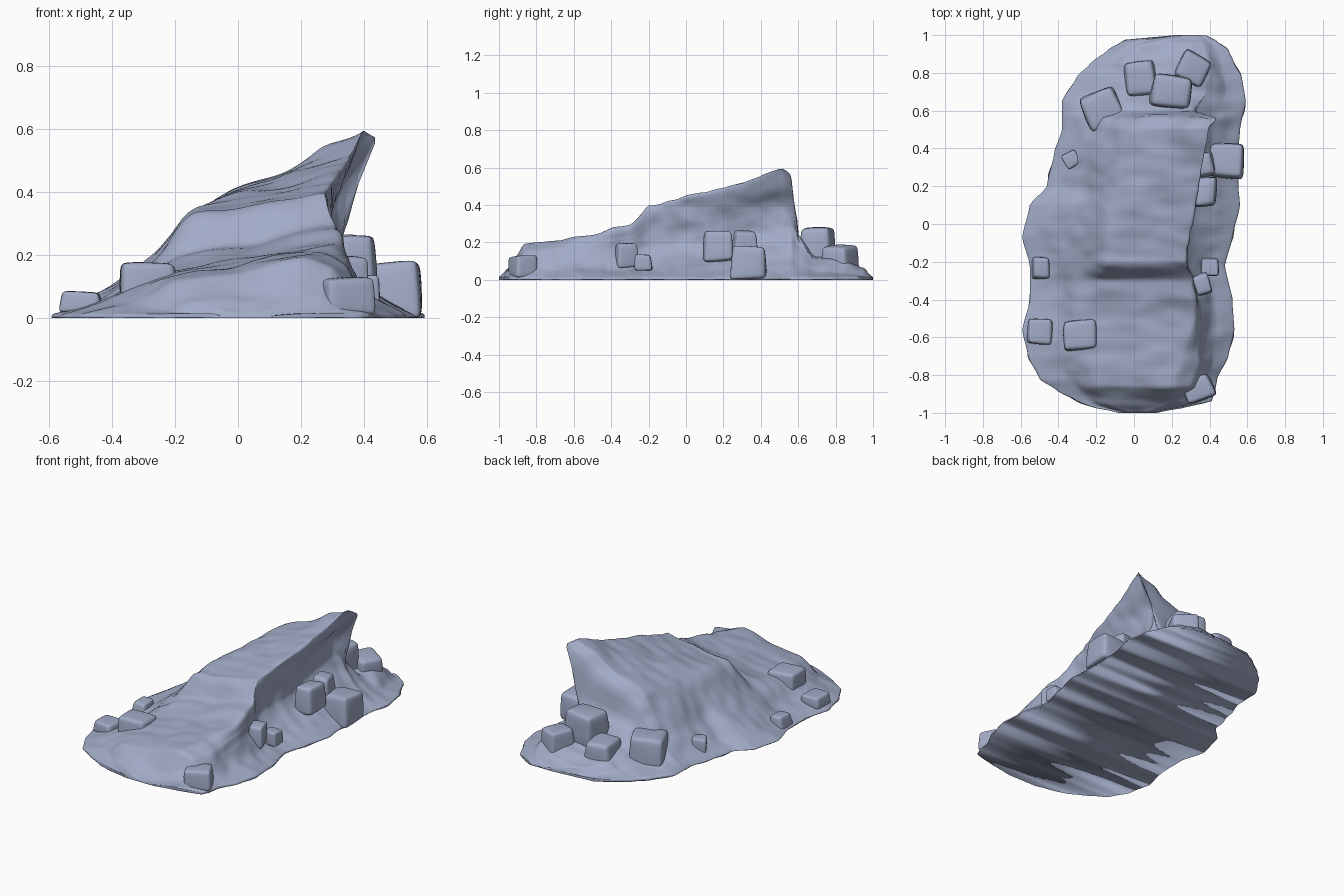
import bpy, bmesh, math, random
from mathutils import Vector, Matrix, noise

random.seed(4)
mat = bpy.data.materials.new("blue grey stone")
mat.diffuse_color = (0.36, 0.41, 0.57, 1)

# footprint: y, left x, right x
OUTLINE = [
    (-1.0, -0.08, 0.12), (-0.965, -0.24, 0.30), (-0.94, -0.30, 0.41), (-0.88, -0.41, 0.43),
    (-0.82, -0.50, 0.44), (-0.70, -0.56, 0.50), (-0.56, -0.59, 0.53), (-0.40, -0.55, 0.52),
    (-0.22, -0.55, 0.48), (-0.07, -0.59, 0.52), (0.10, -0.55, 0.56), (0.20, -0.46, 0.55),
    (0.38, -0.42, 0.55), (0.50, -0.38, 0.56), (0.65, -0.38, 0.59), (0.78, -0.30, 0.57),
    (0.85, -0.23, 0.53), (0.92, -0.14, 0.50), (0.975, -0.05, 0.43), (1.0, 0.22, 0.38)]

# slab: y, left shoulder x z, crest x z, undercut x z
RIDGE = [
    (-1.0, -0.02, 0.015, 0.06, 0.015, 0.09, 0.01),
    (-0.95, -0.15, 0.06, 0.20, 0.08, 0.28, 0.06),
    (-0.86, -0.20, 0.12, 0.20, 0.19, 0.32, 0.13),
    (-0.72, -0.25, 0.13, 0.25, 0.21, 0.36, 0.13),
    (-0.50, -0.25, 0.15, 0.31, 0.245, 0.36, 0.15),
    (-0.30, -0.20, 0.20, 0.30, 0.30, 0.32, 0.16),
    (-0.20, -0.13, 0.33, 0.27, 0.40, 0.28, 0.18),
    (0.10, -0.11, 0.36, 0.32, 0.465, 0.28, 0.19),
    (0.30, -0.10, 0.37, 0.36, 0.525, 0.28, 0.22),
    (0.51, -0.07, 0.37, 0.40, 0.60, 0.29, 0.27),
    (0.56, -0.06, 0.33, 0.44, 0.57, 0.31, 0.28),
    (0.60, -0.05, 0.20, 0.30, 0.24, 0.34, 0.19),
    (0.70, -0.05, 0.11, 0.30, 0.13, 0.40, 0.10),
    (0.85, -0.05, 0.08, 0.30, 0.10, 0.40, 0.08),
    (0.95, 0.05, 0.05, 0.30, 0.06, 0.38, 0.05),
    (1.0, 0.26, 0.015, 0.31, 0.015, 0.34, 0.01)]


def sample(table, y):
    """Smoothly blend the rows of a table at y."""
    for a, b in zip(table, table[1:]):
        if y <= b[0] + 1e-9:
            t = (y - a[0]) / (b[0] - a[0])
            t = 0.6 * t + 0.4 * t * t * (3 - 2 * t)
            return [p + (q - p) * t for p, q in zip(a[1:], b[1:])]
    return list(table[-1][1:])


def section(y, n=12):
    """Cross-section from left foot over the crest to right foot."""
    xl, xr = sample(OUTLINE, y)
    xs, zs, xc, zc, xu, zu = sample(RIDGE, y)
    ctrl = [(xl, 0), (xl + 0.03 * (xs - xl), min(0.015, zs)),
            (xl + 0.52 * (xs - xl), 0.40 * zs), (xs, zs),
            (xs + 0.5 * (xc - xs), 0.5 * (zs + zc) - 0.008), (xc, zc),
            (xu + 0.25 * (xc - xu), zu + 0.5 * (zc - zu)), (xu, zu),
            (xu + 0.45 * (xr - xu), 0.42 * zu), (xr - 0.03 * (xr - xu), min(0.015, zu)), (xr, 0)]
    c = [Vector((p[0], y, p[1])) for p in ctrl]
    c = [c[0]] + c + [c[-1]]
    pts = []
    for i in range(1, len(c) - 2):
        p0, p1, p2, p3 = c[i - 1:i + 3]
        m1, m2 = (p2 - p0) * 0.32, (p3 - p1) * 0.32
        for k in range(n):
            t = k / n
            pts.append(p1 * (2*t**3 - 3*t*t + 1) + m1 * (t**3 - 2*t*t + t)
                       + p2 * (3*t*t - 2*t**3) + m2 * (t**3 - t*t))
    return pts + [c[-1]]


def finish(bm, name):
    bmesh.ops.recalc_face_normals(bm, faces=bm.faces)
    me = bpy.data.meshes.new(name)
    bm.to_mesh(me)
    bm.free()
    me.materials.append(mat)
    me.shade_smooth()
    ob = bpy.data.objects.new(name, me)
    bpy.context.collection.objects.link(ob)
    return ob


# main rock: lofted sections, lightly eroded
bm = bmesh.new()
rows = [[bm.verts.new(p) for p in section(-1 + 2 * i / 160)] for i in range(161)]
for a, b in zip(rows, rows[1:]):
    for k in range(len(a)):
        j = (k + 1) % len(a)
        bm.faces.new((a[k], a[j], b[j], b[k]))
for end in (rows[0], rows[-1]):
    bm.faces.new(end)
bm.normal_update()
for row in rows:
    for v in row[1:-1]:
        p = v.co
        # strata stretched along the slab plus small lumps
        d = 0.018 * noise.noise(Vector((p.x * 5, p.y * 4, p.z * 8)))
        d += 0.008 * noise.noise(Vector((p.x * 7 + 9, p.y * 14, p.z * 14)))
        v.co = p + v.normal * d * min(1, p.z / 0.06)
        v.co.z = max(v.co.z, 0.002)
    for v, s in ((row[0], -1), (row[-1], 1)):
        if abs(v.co.y) < 0.96:
            v.co.x += s * 0.015 * noise.noise(Vector((s * 3, v.co.y * 9, 0)))
finish(bm, "leaning_rock")


def boulder(name, x, y, z, sx, sy, sz, turn):
    """Irregular rounded block."""
    bm = bmesh.new()
    bmesh.ops.create_cube(bm, size=1)
    for v in bm.verts:
        v.co += Vector([random.uniform(-0.07, 0.07) for _ in range(3)])
        if v.co.z > 0:
            v.co.xy *= 0.88
    bmesh.ops.bevel(bm, geom=bm.edges[:], offset=0.15, segments=2, profile=0.5, affect='EDGES')
    bmesh.ops.transform(bm, matrix=Matrix.Translation((x, y, z)) @ Matrix.Rotation(math.radians(turn), 4, 'Z')
                        @ Matrix.Diagonal((sx, sy, sz, 1)), verts=bm.verts)
    for v in bm.verts:
        v.co.z = max(v.co.z, 0.003)
    ob = finish(bm, name)
    ob.modifiers.new("round", 'SUBSURF').levels = 2
    ob.modifiers["round"].render_levels = 2


# fallen boulders: x, y, z, size x y z, turn
BOULDERS = [
    (-0.17, 0.61, 0.10, 0.21, 0.20, 0.19, 25), (0.03, 0.77, 0.09, 0.18, 0.20, 0.17, 5),
    (0.20, 0.70, 0.18, 0.23, 0.20, 0.22, -8), (0.31, 0.82, 0.10, 0.17, 0.17, 0.17, -25),
    (0.49, 0.34, 0.09, 0.20, 0.19, 0.18, -5), (0.38, 0.17, 0.18, 0.12, 0.17, 0.16, 0),
    (0.37, 0.31, 0.19, 0.11, 0.13, 0.15, 10), (-0.33, 0.34, 0.07, 0.09, 0.09, 0.09, 30),
    (-0.28, -0.59, 0.11, 0.20, 0.17, 0.14, 5), (-0.12, -0.57, 0.12, 0.08, 0.08, 0.06, 0),
    (-0.15, -0.74, 0.10, 0.08, 0.09, 0.07, 0), (0.34, -0.87, 0.07, 0.17, 0.13, 0.12, 20),
    (0.40, -0.23, 0.09, 0.10, 0.10, 0.09, 0), (0.36, -0.32, 0.13, 0.09, 0.12, 0.14, 15),
    (-0.49, -0.23, 0.04, 0.10, 0.13, 0.08, 0), (-0.50, -0.57, 0.05, 0.14, 0.14, 0.07, 0)]
for i, b in enumerate(BOULDERS):
    boulder(f"boulder_{i + 1}", *b)
